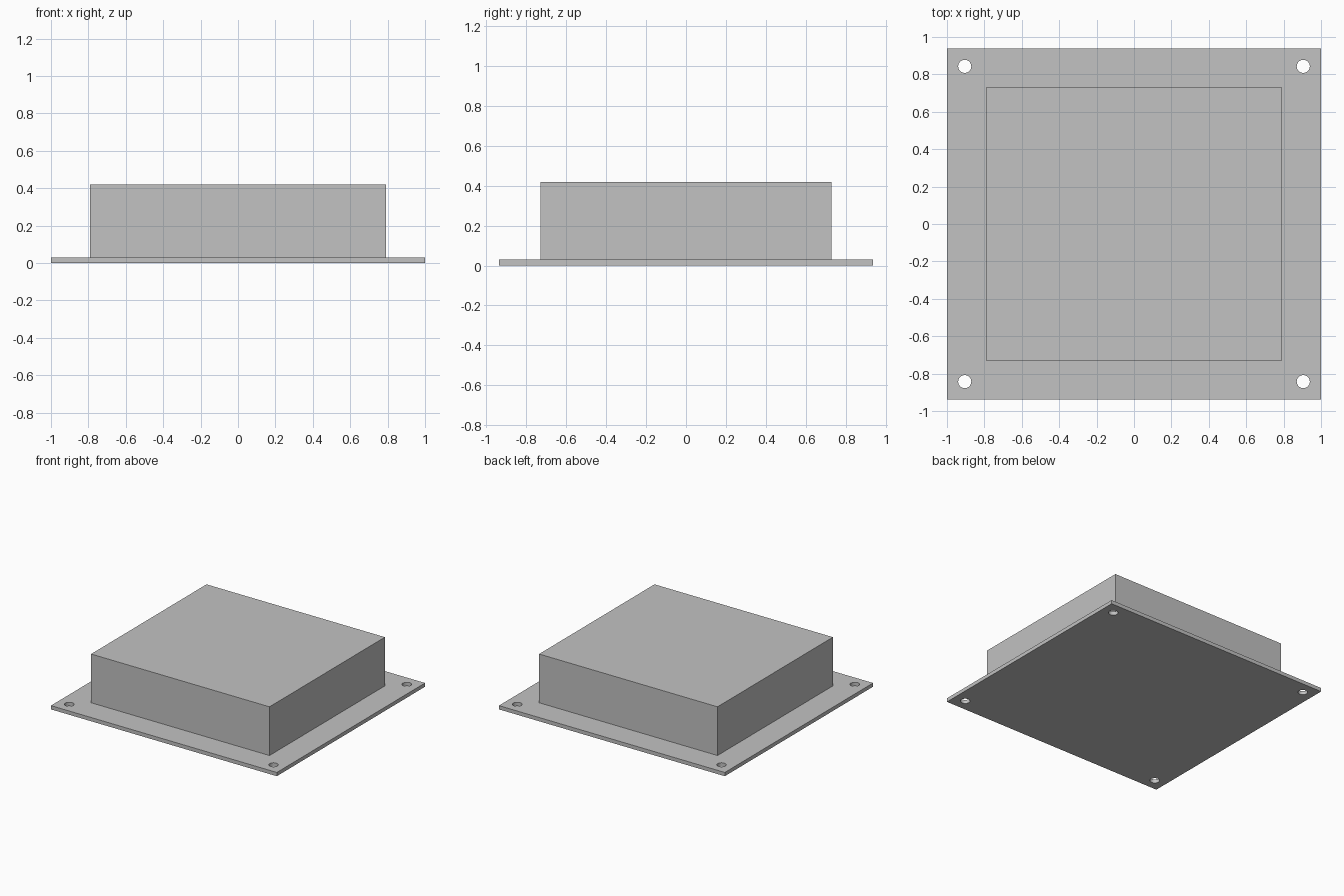
import bpy

# Remove the default object
default = bpy.data.objects.get("Cube")
if default:
    bpy.data.objects.remove(default, do_unlink=True)

PLATE = (2.0, 1.875, 0.03)
HOUSING = (1.58, 1.46, 0.39)
HOLE_X, HOLE_Y, HOLE_R = 0.905, 0.843, 0.035

# Single grey finish
grey = bpy.data.materials.new("light_grey")
grey.use_nodes = True
color = (0.54, 0.54, 0.54, 1.0)
grey.diffuse_color = color
grey.node_tree.nodes["Principled BSDF"].inputs["Base Color"].default_value = color


def box(name, size, bottom):
    bpy.ops.mesh.primitive_cube_add(size=1, location=(0, 0, bottom + size[2] / 2))
    obj = bpy.context.object
    obj.name = name
    obj.scale = size
    bpy.ops.object.transform_apply(location=True, rotation=False, scale=True)
    obj.data.materials.append(grey)
    return obj


# Mounting plate and the raised housing on it
plate = box("mounting_plate", PLATE, 0)
box("housing", HOUSING, PLATE[2])

# Screw holes through the plate corners
for sx in (-1, 1):
    for sy in (-1, 1):
        bpy.ops.mesh.primitive_cylinder_add(
            vertices=32, radius=HOLE_R, depth=0.2,
            location=(sx * HOLE_X, sy * HOLE_Y, 0))
        cutter = bpy.context.object
        cutter.name = "hole_cutter"
        cutter.hide_render = True
        cutter.data.materials.append(grey)
        cut = plate.modifiers.new("screw_hole", "BOOLEAN")
        cut.operation = "DIFFERENCE"
        cut.solver = "EXACT"
        cut.object = cutter
        bpy.ops.object.select_all(action="DESELECT")
        plate.select_set(True)
        bpy.context.view_layer.objects.active = plate
        bpy.ops.object.modifier_apply(modifier=cut.name)
        bpy.data.objects.remove(cutter, do_unlink=True)

# Round hole walls, crisp plate edges
bpy.ops.object.shade_smooth_by_angle()
